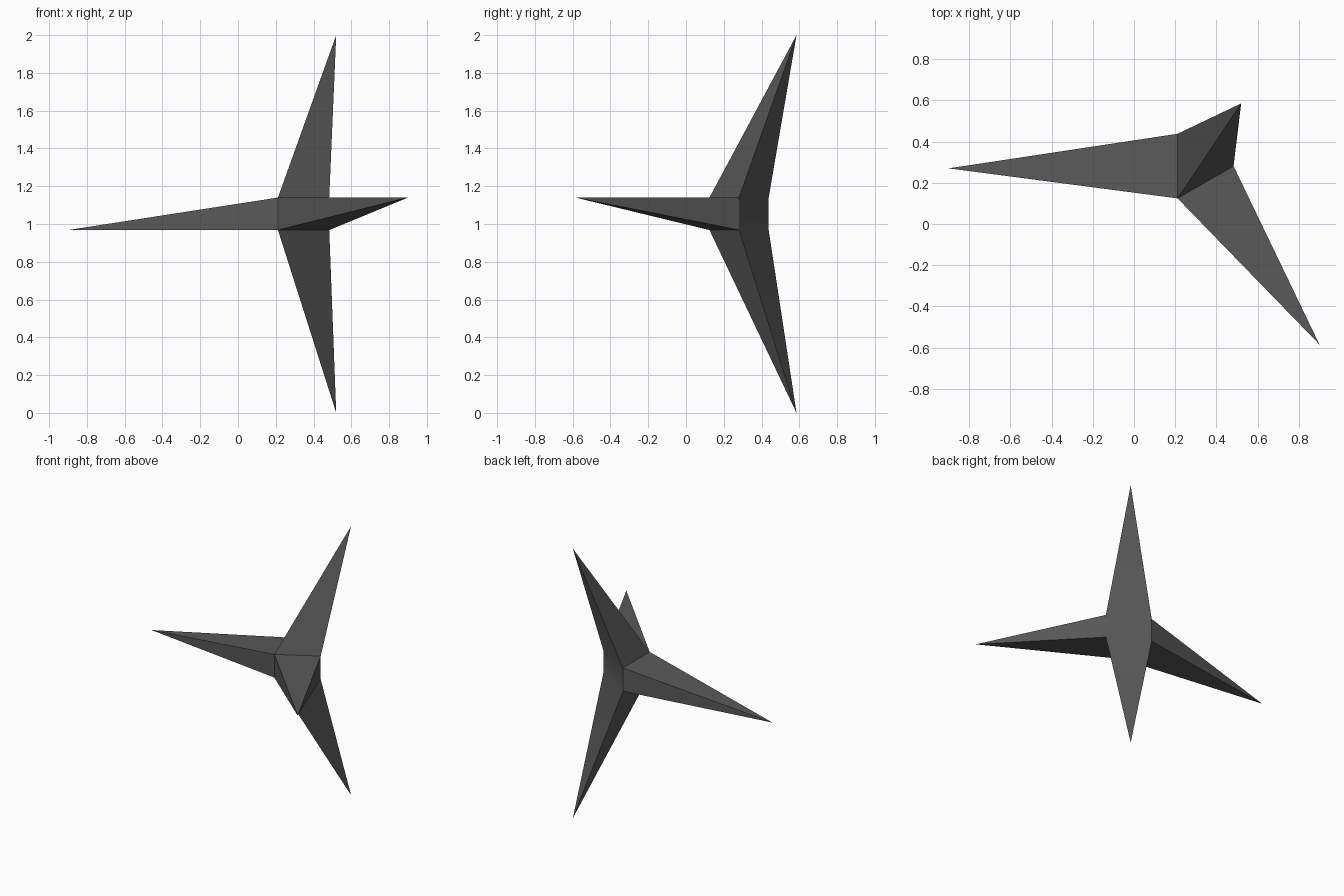
import bpy, bmesh, math
from mathutils import Matrix, Vector

if "Cube" in bpy.data.objects:
    bpy.data.objects.remove(bpy.data.objects["Cube"])

# Triangular prism core
CENTRE = Vector((0.302, 0.281, 1.054))
bm = bmesh.new()
bmesh.ops.create_circle(bm, cap_ends=True, segments=3, radius=0.181)
corners = [CENTRE + 0.181 * Vector((math.cos(a), math.sin(a), 0))
           for a in (0, 2 * math.pi / 3, 4 * math.pi / 3)]
for v, co in zip(bm.verts, corners):
    v.co = co - Vector((0, 0, 0.086))
ext = bmesh.ops.extrude_face_region(bm, geom=bm.faces[:], use_keep_orig=True)
for v in ext["geom"]:
    if isinstance(v, bmesh.types.BMVert):
        v.co.z += 0.172
bmesh.ops.recalc_face_normals(bm, faces=bm.faces[:])

# Four core faces are drawn out into spikes; the back face stays flat
spikes = [
    (Vector((0, 0, 1)), Vector((0.52, 0.585, 2.0))),
    (Vector((0, 0, -1)), Vector((0.52, 0.585, 0.0))),
    (Vector((-1, 0, 0)), Vector((-0.9, 0.27, 0.968))),
    (Vector((0.5, -0.866, 0)), Vector((0.9, -0.585, 1.14))),
]
for direction, tip in spikes:
    bm.normal_update()
    face = max(bm.faces, key=lambda f: f.normal.dot(direction))
    bmesh.ops.poke(bm, faces=[face])["verts"][0].co = tip
bmesh.ops.recalc_face_normals(bm, faces=bm.faces[:])

mesh = bpy.data.meshes.new("caltrop")
bm.to_mesh(mesh)
bm.free()
caltrop = bpy.data.objects.new("caltrop", mesh)
bpy.context.collection.objects.link(caltrop)

# Dark iron colour
iron = bpy.data.materials.new("dark iron grey")
iron.diffuse_color = (0.1, 0.1, 0.1, 1)
iron.use_nodes = True
iron.node_tree.nodes["Principled BSDF"].inputs["Base Color"].default_value = iron.diffuse_color
mesh.materials.append(iron)

# Soft bend along the back, sharp edges elsewhere
bpy.context.view_layer.objects.active = caltrop
caltrop.select_set(True)
bpy.ops.object.shade_smooth_by_angle(angle=math.radians(30))
